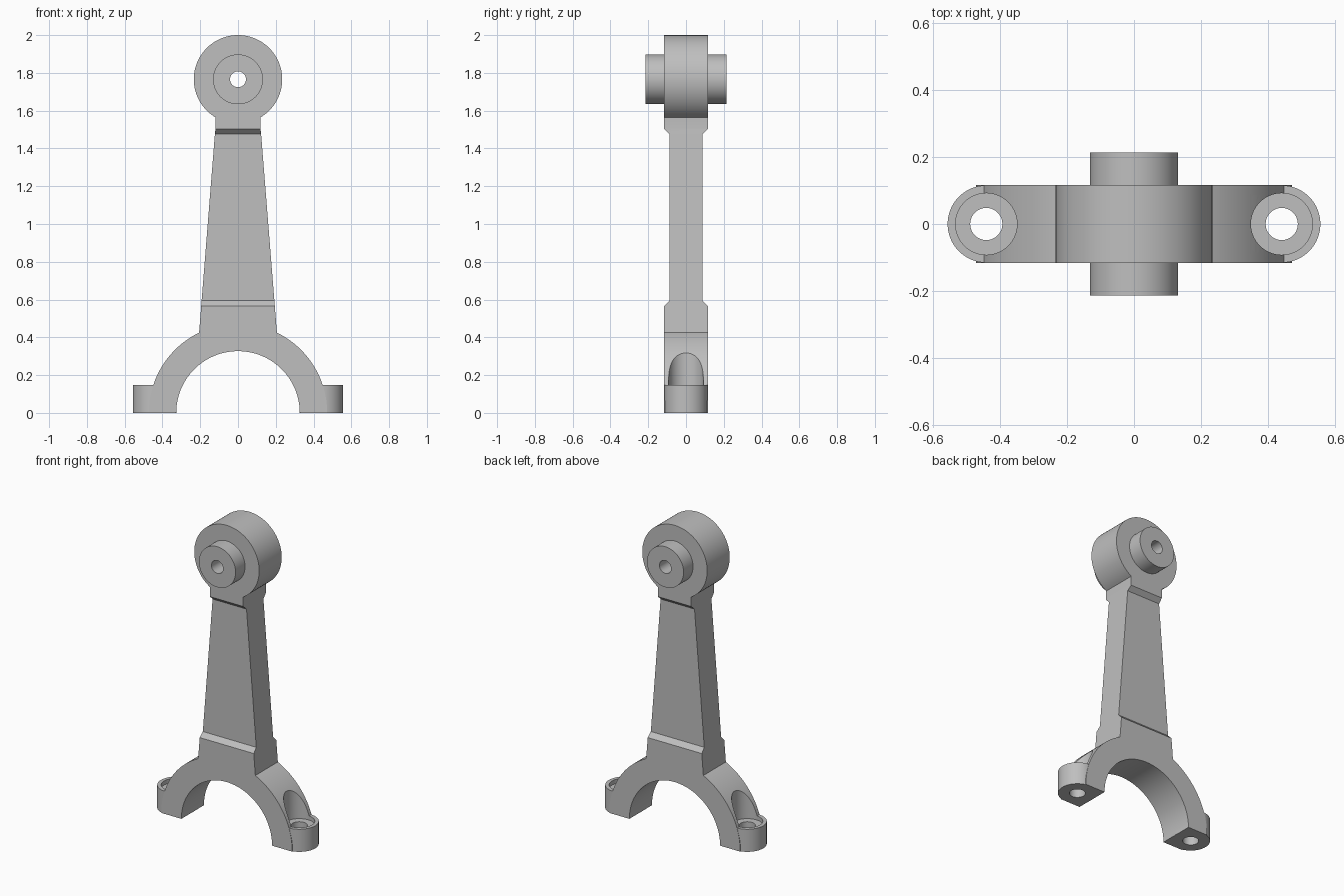
import bpy, bmesh, math
from mathutils import Matrix

if "Cube" in bpy.data.objects:
    bpy.data.objects.remove(bpy.data.objects["Cube"], do_unlink=True)

metal = bpy.data.materials.new("plain grey metal")
metal.use_nodes = True
metal.diffuse_color = (0.52, 0.52, 0.52, 1)
metal.node_tree.nodes["Principled BSDF"].inputs["Base Color"].default_value = (0.52, 0.52, 0.52, 1)

HALF = 0.116                       # half thickness of the body
ARCH_IN, ARCH_OUT = 0.327, 0.472
HEAD_Z, HEAD_R = 1.766, 0.234
NECK = 0.119
LUG_X, LUG_R, LUG_TOP = 0.4415, 0.1155, 0.147


def make_object(name, bm):
    bmesh.ops.recalc_face_normals(bm, faces=bm.faces)
    mesh = bpy.data.meshes.new(name)
    bm.to_mesh(mesh)
    bm.free()
    mesh.materials.append(metal)
    obj = bpy.data.objects.new(name, mesh)
    bpy.context.collection.objects.link(obj)
    return obj


def prism(name, points, direction):
    """Extrude a closed outline along a direction."""
    bm = bmesh.new()
    face = bm.faces.new([bm.verts.new(p) for p in points])
    ext = bmesh.ops.extrude_face_region(bm, geom=[face])
    verts = [v for v in ext["geom"] if isinstance(v, bmesh.types.BMVert)]
    bmesh.ops.translate(bm, verts=verts, vec=direction)
    return make_object(name, bm)


def cylinder(name, radius, depth, centre, along_y=False):
    bm = bmesh.new()
    turn = Matrix.Rotation(math.pi / 2, 4, "X") if along_y else Matrix()
    bmesh.ops.create_cone(bm, cap_ends=True, segments=96, radius1=radius, radius2=radius,
                          depth=depth, matrix=Matrix.Translation(centre) @ turn)
    return make_object(name, bm)


def combine(target, tool, operation):
    """Apply one boolean and discard the tool."""
    tool.hide_render = True
    mod = target.modifiers.new(operation.lower(), "BOOLEAN")
    mod.operation, mod.solver, mod.object = operation, "EXACT", tool
    bpy.context.view_layer.objects.active = target
    bpy.ops.object.modifier_apply(modifier=mod.name)
    bpy.data.objects.remove(tool, do_unlink=True)


def arc(radius, z, start, end, steps):
    angles = [start + (end - start) * i / steps for i in range(steps + 1)]
    return [(radius * math.cos(a), z + radius * math.sin(a)) for a in angles]


# Body outline: right half from the foot up to the head, then mirrored
shank_angle = math.acos(0.206 / ARCH_OUT)
head_angle = -math.acos(NECK / HEAD_R)
half = [(ARCH_IN, -0.05), (ARCH_OUT, -0.05)]
half += arc(ARCH_OUT, 0, 0, shank_angle, 24)
half += [(0.122, 1.48), (NECK, 1.505)]
half += arc(HEAD_R, HEAD_Z, head_angle, math.pi / 2, 48)
outline = half + [(-x, z) for x, z in reversed(half[:-1])]
outline += arc(ARCH_IN, 0, math.pi, 0, 72)[:]
rod = prism("rod_body", [(x, -HALF, z) for x, z in outline], (0, 2 * HALF, 0))

# Recessed faces of the shank, front and back, with sloped ends
for side in (-1, 1):
    recess = [(0.087, 0.594), (0.145, 0.536), (0.145, 1.53), (0.087, 1.476)]
    cutter = prism("shank_recess", [(-0.3, side * y, z) for y, z in recess], (0.6, 0, 0))
    combine(rod, cutter, "DIFFERENCE")

# Pivot boss through the head, with its bore
combine(rod, cylinder("pivot_boss", 0.132, 0.427, (0, 0, HEAD_Z), True), "UNION")
combine(rod, cylinder("pivot_bore", 0.042, 0.6, (0, 0, HEAD_Z), True), "DIFFERENCE")

# Bolt lugs with bolt-head seats and bolt holes
for side in (-1, 1):
    x = side * LUG_X
    combine(rod, cylinder("bolt_lug", LUG_R, LUG_TOP + 0.04, (x, 0, (LUG_TOP - 0.04) / 2)), "UNION")
    combine(rod, cylinder("bolt_seat", 0.092, 0.4, (x, 0, 0.32)), "DIFFERENCE")
    combine(rod, cylinder("bolt_hole", 0.048, 0.6, (x, 0, 0)), "DIFFERENCE")

# Flat parting face under the arch
trim = prism("parting_trim", [(-1, -1, 0), (1, -1, 0), (1, 1, 0), (-1, 1, 0)], (0, 0, -0.5))
combine(rod, trim, "DIFFERENCE")

# Smooth curved walls, sharp edges
bpy.ops.object.select_all(action="DESELECT")
rod.select_set(True)
bpy.context.view_layer.objects.active = rod
bpy.ops.object.shade_smooth_by_angle(angle=math.radians(25))
